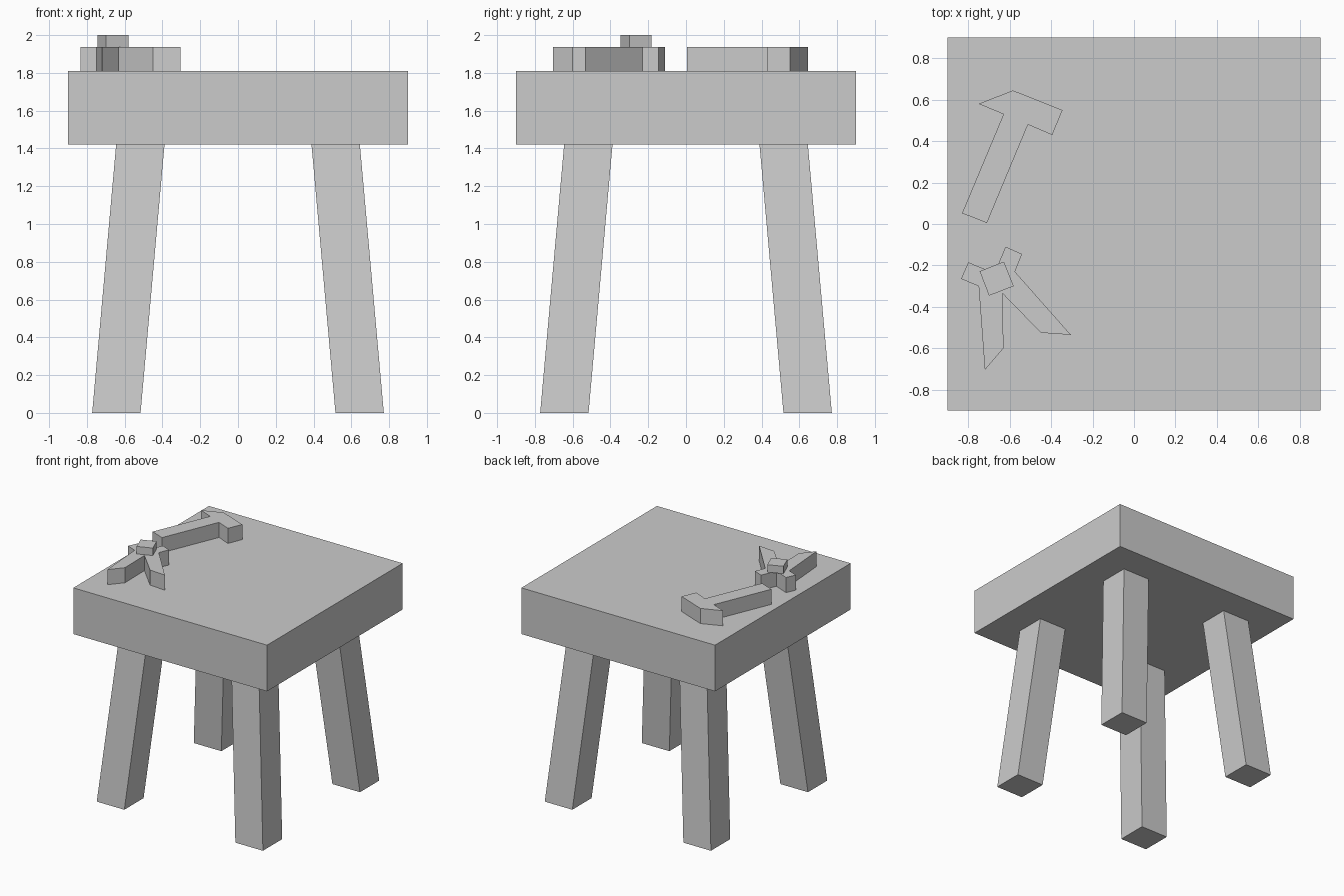
import bpy, bmesh

if "Cube" in bpy.data.objects:
    bpy.data.objects.remove(bpy.data.objects["Cube"])


def prism(name, outline, z0, z1, shift=(0, 0)):
    """Extrude a flat outline from z0 to z1, sliding the top by shift."""
    bm = bmesh.new()
    low = [bm.verts.new((x, y, z0)) for x, y in outline]
    high = [bm.verts.new((x + shift[0], y + shift[1], z1)) for x, y in outline]
    n = len(outline)
    bm.faces.new(low[::-1])
    bm.faces.new(high)
    for i in range(n):
        j = (i + 1) % n
        bm.faces.new((low[i], low[j], high[j], high[i]))
    bmesh.ops.recalc_face_normals(bm, faces=bm.faces)
    return finish(name, bm)


def finish(name, bm):
    mesh = bpy.data.meshes.new(name)
    bm.to_mesh(mesh)
    bm.free()
    obj = bpy.data.objects.new(name, mesh)
    bpy.context.collection.objects.link(obj)
    return obj


def square(cx, cy, h):
    return [(cx - h, cy - h), (cx + h, cy - h), (cx + h, cy + h), (cx - h, cy + h)]


TOP, TOOL = 1.81, 1.937

# Thick table top
prism("table_top", square(0, 0, 0.9), 1.422, TOP)

# Four legs splaying outward towards the floor
for sx, side in ((-1, "left"), (1, "right")):
    for sy, end in ((-1, "front"), (1, "back")):
        prism(f"{end}_{side}_leg", square(0.644 * sx, 0.644 * sy, 0.128),
              0, 1.422, (-0.127 * sx, -0.127 * sy))

# Paper sheet lying on the table
bm = bmesh.new()
sheet = [(-0.395, -0.24), (0.435, -0.585), (0.78, 0.245), (-0.05, 0.59)]
bm.faces.new([bm.verts.new((x, y, TOP + 0.002)) for x, y in sheet])
finish("paper_sheet", bm)

# Hammer
prism("hammer", [(-0.83, 0.052), (-0.71, 0.005), (-0.512, 0.48), (-0.395, 0.43),
                 (-0.345, 0.55), (-0.585, 0.645), (-0.75, 0.58), (-0.63, 0.53)],
      TOP, TOOL)

# Pincers: two stubs, two open jaws
prism("pincers", [(-0.80, -0.185), (-0.674, -0.237), (-0.62, -0.11), (-0.54, -0.145),
                  (-0.575, -0.23), (-0.305, -0.535), (-0.45, -0.525), (-0.635, -0.335),
                  (-0.63, -0.60), (-0.72, -0.705), (-0.75, -0.30), (-0.835, -0.265)],
      TOP, TOOL)

# Pivot block on the pincers
prism("pincer_pivot", [(-0.745, -0.228), (-0.70, -0.346), (-0.581, -0.30), (-0.628, -0.182)],
      TOOL, 2.0)
